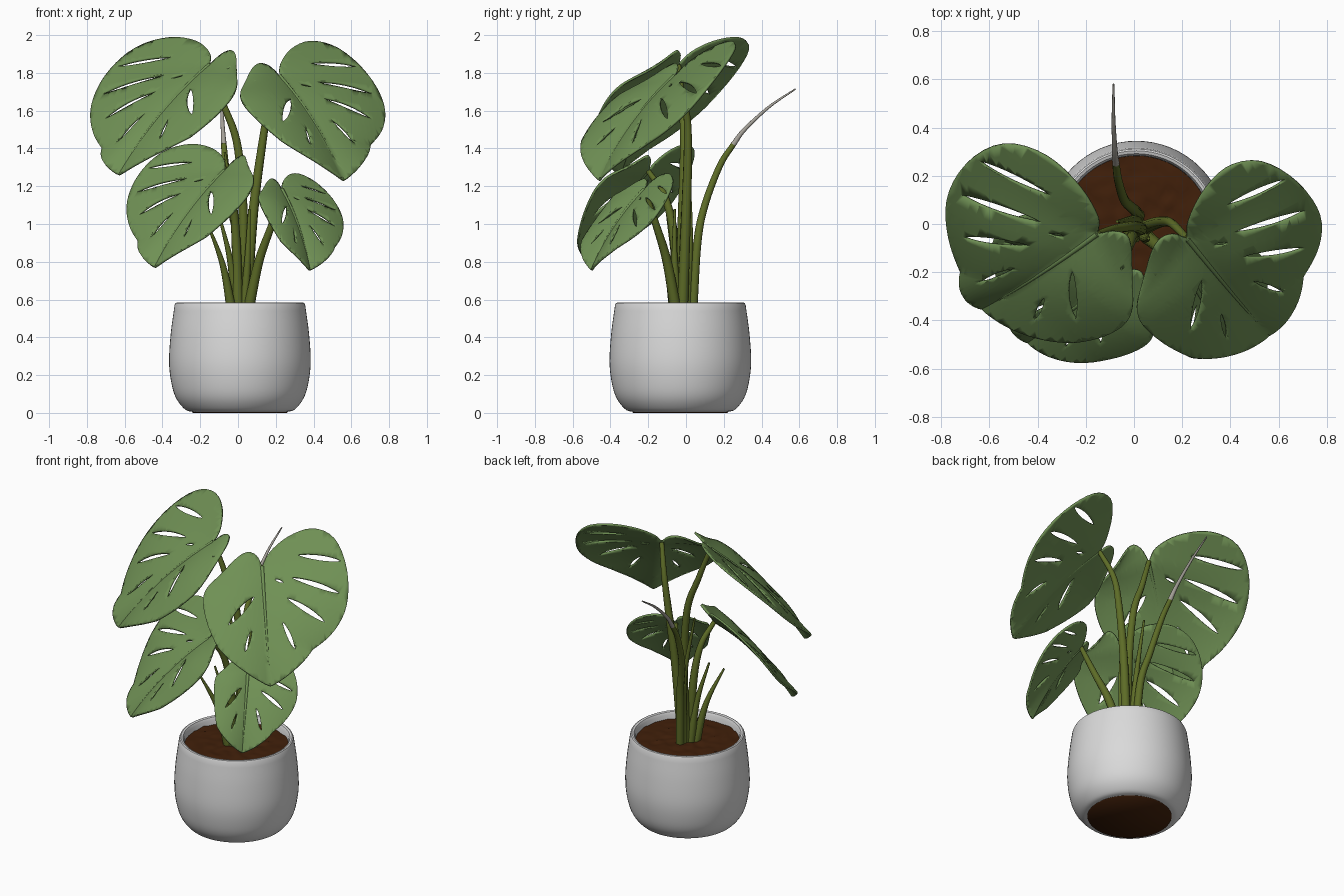
import bpy, bmesh, math
from mathutils import Vector, noise

if "Cube" in bpy.data.objects:
    bpy.data.objects.remove(bpy.data.objects["Cube"], do_unlink=True)


def material(name, rgb):
    m = bpy.data.materials.new(name)
    m.use_nodes = True
    m.diffuse_color = (*rgb, 1)
    m.node_tree.nodes["Principled BSDF"].inputs["Base Color"].default_value = (*rgb, 1)
    return m


LEAF = material("leaf green", (0.16, 0.28, 0.09))
STEM = material("stem olive", (0.11, 0.15, 0.02))
POT = material("pot white", (0.7, 0.7, 0.7))
SOIL = material("soil brown", (0.052, 0.014, 0.003))
DRY = material("dry shoot grey", (0.38, 0.36, 0.32))
CENTRE = Vector((0.01, -0.03, 0))


def add_mesh(name, bm, mat):
    me = bpy.data.meshes.new(name)
    bm.to_mesh(me)
    bm.free()
    ob = bpy.data.objects.new(name, me)
    bpy.context.collection.objects.link(ob)
    me.materials.append(mat)
    me.polygons.foreach_set("use_smooth", [True] * len(me.polygons))
    return ob


def sharpen(ob):
    bpy.ops.object.select_all(action="DESELECT")
    ob.select_set(True)
    bpy.context.view_layer.objects.active = ob
    bpy.ops.object.shade_smooth_by_angle(angle=math.radians(40))


def spline(points, steps=5):
    """Smooth path through the points."""
    p = [Vector(q) for q in points]
    p = [2 * p[0] - p[1]] + p + [2 * p[-1] - p[-2]]
    out = []
    for a, b, c, d in zip(p, p[1:], p[2:], p[3:]):
        for i in range(steps):
            t = i / steps
            out.append(0.5 * (2 * b + (c - a) * t + (2 * a - 5 * b + 4 * c - d) * t * t
                              + (3 * b - a - 3 * c + d) * t ** 3))
    return out + [p[-2]]


def lathe(name, profile, mat, segments=64):
    bm = bmesh.new()
    vs = [bm.verts.new((r, 0, z)) for r, z in profile]
    es = [bm.edges.new(pair) for pair in zip(vs, vs[1:])]
    bmesh.ops.spin(bm, geom=vs + es, axis=(0, 0, 1), cent=(0, 0, 0),
                   angle=math.tau, steps=segments)
    bmesh.ops.remove_doubles(bm, verts=bm.verts, dist=0.0005)
    bmesh.ops.recalc_face_normals(bm, faces=bm.faces)
    ob = add_mesh(name, bm, mat)
    ob.location = CENTRE
    return ob


def tube(name, points, r0, r1, mat):
    """Tapered round stem along a smooth path."""
    path = spline(points, 8)
    cu = bpy.data.curves.new(name, "CURVE")
    cu.dimensions = "3D"
    cu.bevel_depth = 1
    cu.bevel_resolution = 3
    cu.use_fill_caps = True
    sp = cu.splines.new("POLY")
    sp.points.add(len(path) - 1)
    for i, (pt, co) in enumerate(zip(sp.points, path)):
        pt.co = (*co, 1)
        pt.radius = r0 + (r1 - r0) * i / (len(path) - 1)
    sp.use_smooth = True
    cu.materials.append(mat)
    ob = bpy.data.objects.new(name, cu)
    bpy.context.collection.objects.link(ob)
    bpy.ops.object.select_all(action="DESELECT")
    ob.select_set(True)
    bpy.context.view_layer.objects.active = ob
    bpy.ops.object.convert(target="MESH")


# Pot: outer wall, rounded rim, inner wall
outer = [tuple(p) for p in spline([(0.25, 0.005), (0.29, 0.018), (0.336, 0.075), (0.362, 0.155),
                                   (0.375, 0.27), (0.366, 0.42), (0.346, 0.57)])]
sharpen(lathe("pot", outer + [(0.341, 0.581), (0.334, 0.584), (0.322, 0.58), (0.314, 0.565),
                              (0.312, 0.48)], POT))
lathe("pot_base", [(0, 0), (0.25, 0), (0.255, 0.008)], SOIL)

# Soil: gently lumpy disc
soil = lathe("soil", [(i * 0.313 / 16, 0.535) for i in range(17)], SOIL)
for v in soil.data.vertices:
    v.co.z += 0.01 * noise.noise(v.co * 22)

# Leaf pattern: half outline and slots (across, along)
HALF = [(0, 0), (0.09, -0.12), (0.28, -0.23), (0.52, -0.27), (0.76, -0.2), (0.93, -0.02),
        (1, 0.2), (0.94, 0.4), (0.8, 0.57), (0.58, 0.74), (0.32, 0.88), (0.1, 0.97), (0, 1)]
OUTER_SLOTS = [((0.38, -0.1), (0.86, -0.07), 0.018), ((0.32, 0.07), (0.9, 0.13), 0.02),
               ((0.28, 0.24), (0.8, 0.36), 0.024), ((0.24, 0.45), (0.46, 0.66), 0.026),
               ((0.14, 0.1), (0.24, 0.12), 0.012)]
INNER_SLOTS = [((0.16, 0.26), (0.58, 0.48), 0.034), ((0.22, 0.54), (0.34, 0.7), 0.022)]
# Pattern points whose final places are given for each half: lobe, side, lower edge
ANCHORS = [(0.52, -0.27), (1, 0.2), (0.8, 0.57)]


def lens(p, q, w, side):
    p, q = Vector(p), Vector(q)
    n = Vector((p.y - q.y, q.x - p.x)).normalized()
    ts = [i / 8 for i in range(9)]
    top = [p.lerp(q, t) + n * w * math.sin(math.pi * t) ** 0.7 for t in ts]
    low = [p.lerp(q, t) - n * w * math.sin(math.pi * t) ** 0.7 for t in ts[1:-1]]
    return [(side * c.x, c.y) for c in top + low[::-1]]


def leaf(name, base, tip, outer_half, inner_half, out_side):
    """Split leaf laid on its midrib, each half bent to pass through its anchors."""
    base, d = Vector(base), Vector(tip) - Vector(base)
    spans = {side: [(Vector(p) - base - d * v) / a for p, (a, v) in zip(half, ANCHORS)]
             for side, half in ((out_side, outer_half), (-out_side, inner_half))}
    n = d.cross(spans[1][1] - spans[-1][1]).normalized()
    if n.z < 0:
        n.negate()
    v0, v1, v2 = (v for _, v in ANCHORS)

    def place(u, v):
        a = abs(u)
        s = spans[1 if u > 0 else -1]
        w = min(v, v2 + 0.05)
        spread = (s[0] * ((w - v1) * (w - v2) / ((v0 - v1) * (v0 - v2)))
                  + s[1] * ((w - v0) * (w - v2) / ((v1 - v0) * (v1 - v2)))
                  + s[2] * ((w - v0) * (w - v1) / ((v2 - v0) * (v2 - v1))))
        fade = min(1, max(0, (v - v0) / 0.5))
        dome = 0.14 * a * (1 - a) * fade + 0.2 * max(v, 0) * (1 - v) * (1 - a)
        return base + d * v + spread * a + n * d.length * dome

    # Fill the outline around the slots, then cut into a grid that can bend
    half = [tuple(p) for p in spline([Vector(p) for p in HALF], 4)]
    loops = [half + [(-u, v) for u, v in half[-2:0:-1]]]
    loops += [lens(*s, out_side) for s in OUTER_SLOTS]
    loops += [lens(*s, -out_side) for s in INNER_SLOTS]
    bm = bmesh.new()
    for loop in loops:
        vs = [bm.verts.new((u, v, 0)) for u, v in loop]
        for i in range(len(vs)):
            bm.edges.new((vs[i - 1], vs[i]))
    bmesh.ops.triangle_fill(bm, use_beauty=True, edges=bm.edges[:], normal=(0, 0, 1))
    for axis, lo, hi in (((1, 0, 0), -15, 16), ((0, 1, 0), -4, 16)):
        for i in range(lo, hi):
            bmesh.ops.bisect_plane(bm, geom=bm.verts[:] + bm.edges[:] + bm.faces[:], dist=1e-5,
                                   plane_co=Vector(axis) * i / 16, plane_no=axis)
    for v in bm.verts:
        v.co = place(v.co.x, v.co.y)
    bmesh.ops.recalc_face_normals(bm, faces=bm.faces)
    ob = add_mesh(name, bm, LEAF)
    mod = ob.modifiers.new("thickness", "SOLIDIFY")
    mod.thickness = 0.012
    mod.offset = 0
    sharpen(ob)
    # Raised midrib
    tube(name + "_midrib", [place(0, t / 6) + n * 0.003 for t in range(6)], 0.012, 0.005, LEAF)


leaf("upper_right_leaf", (-0.15, -0.04, 1.84), (-0.63, -0.35, 1.26),
     [(-0.36, 0.28, 1.985), (-0.775, 0.1, 1.62), (-0.72, -0.15, 1.4)],
     [(-0.01, -0.11, 1.87), (-0.02, -0.39, 1.69), (-0.2, -0.47, 1.475)], -1)
leaf("upper_left_leaf", (0.22, -0.06, 1.78), (0.56, -0.46, 1.23),
     [(0.38, 0.23, 1.965), (0.77, 0.04, 1.63), (0.71, -0.17, 1.42)],
     [(0.06, -0.15, 1.795), (0.025, -0.4, 1.64), (0.19, -0.52, 1.45)], 1)
leaf("lower_right_leaf", (-0.07, -0.2, 1.28), (-0.44, -0.49, 0.77),
     [(-0.25, 0.01, 1.42), (-0.585, -0.08, 1.11), (-0.53, -0.29, 0.91)],
     [(0.045, -0.25, 1.335), (0.07, -0.48, 1.18), (-0.12, -0.55, 0.95)], -1)
leaf("lower_left_leaf", (0.23, -0.22, 1.18), (0.38, -0.5, 0.755),
     [(0.33, -0.08, 1.26), (0.55, -0.17, 1.03), (0.515, -0.33, 0.88)],
     [(0.14, -0.29, 1.2), (0.115, -0.41, 1.11), (0.2, -0.52, 0.93)], 1)

# Leaf stalks
STALKS = {
    "upper_right_stalk": [(0.01, -0.02, 0.52), (0.03, -0.02, 0.95), (0, -0.01, 1.4),
                          (-0.08, -0.02, 1.64), (-0.15, -0.04, 1.84)],
    "upper_left_stalk": [(0.04, -0.02, 0.52), (0.08, 0, 1.05), (0.125, 0.01, 1.4),
                         (0.16, 0, 1.6), (0.22, -0.06, 1.78)],
    "lower_right_stalk": [(0, -0.05, 0.52), (-0.01, -0.06, 0.9), (-0.03, -0.11, 1.14),
                          (-0.07, -0.2, 1.28)],
    "lower_left_stalk": [(0.05, -0.05, 0.52), (0.11, -0.1, 0.8), (0.18, -0.16, 1),
                         (0.23, -0.22, 1.18)],
}
for name, path in STALKS.items():
    tube(name, path, 0.03, 0.014, STEM)

# Young shoots
SHOOTS = [[(-0.03, -0.06, 0.52), (-0.08, -0.1, 0.78), (-0.16, -0.17, 1.0)],
          [(-0.01, -0.03, 0.52), (-0.04, -0.06, 0.8), (-0.1, -0.1, 1.05)],
          [(0.02, 0.0, 0.52), (0, 0.02, 0.95), (-0.07, 0.01, 1.38)],
          [(0.03, -0.04, 0.52), (0.05, -0.06, 0.8), (0.06, -0.06, 1.08)]]
for path in SHOOTS:
    tube("young_shoot", path, 0.028, 0.006, STEM)

# Arching back shoot with a dry end
tube("back_shoot", [(0.02, 0.035, 0.52), (0, 0.06, 0.9), (-0.04, 0.1, 1.1), (-0.065, 0.18, 1.31),
                    (-0.075, 0.25, 1.42)], 0.025, 0.015, STEM)
tube("back_shoot_tip", [(-0.075, 0.25, 1.42), (-0.08, 0.31, 1.5), (-0.085, 0.44, 1.62),
                        (-0.085, 0.58, 1.715)], 0.015, 0.004, DRY)
